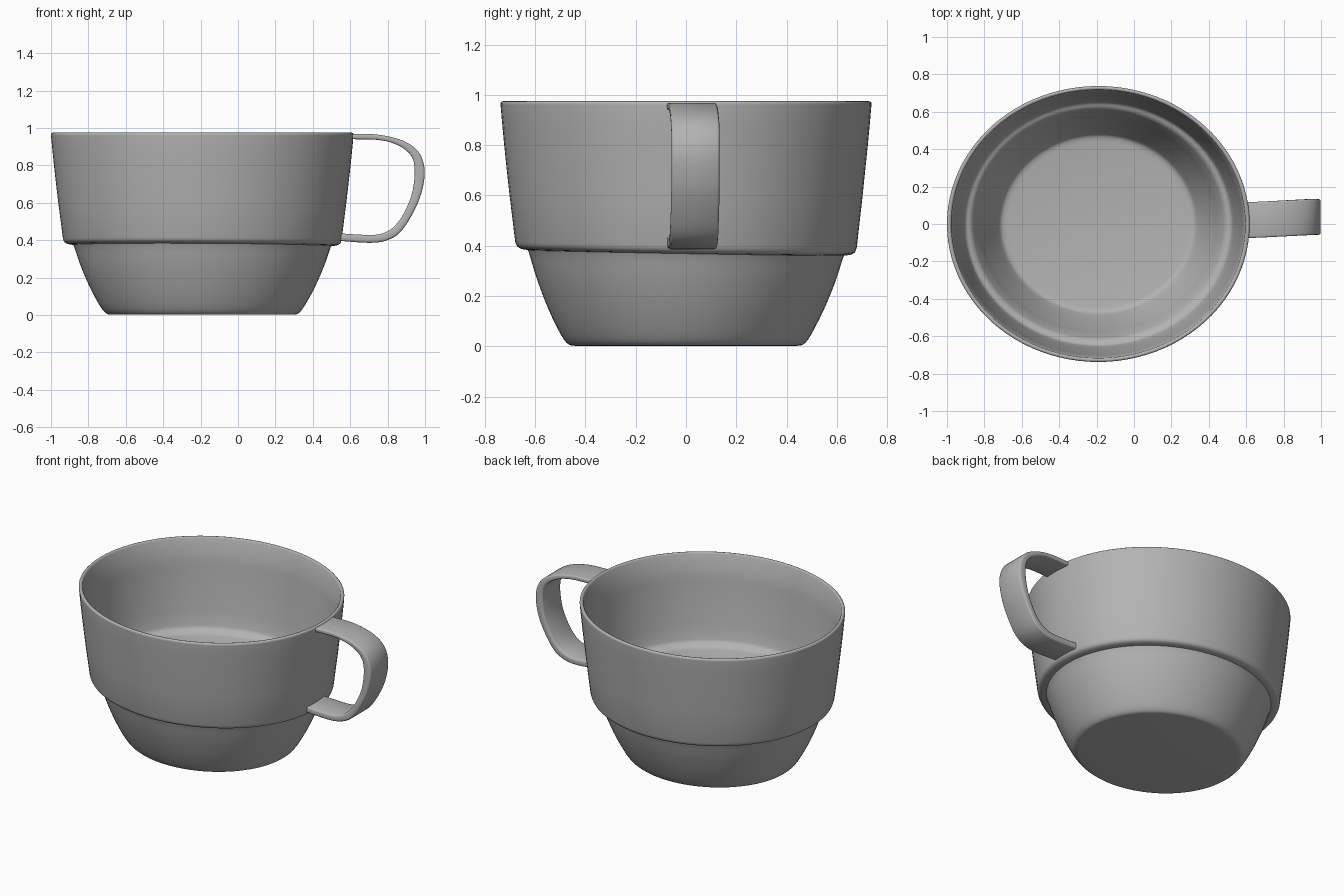
import bpy, bmesh, math
from mathutils import Vector

cube = bpy.data.objects.get("Cube")
if cube:
    bpy.data.objects.remove(cube, do_unlink=True)

# One matte grey for the whole cup
grey = bpy.data.materials.new("warm_grey")
grey.use_nodes = True
grey.diffuse_color = (0.45, 0.45, 0.45, 1)
bsdf = grey.node_tree.nodes["Principled BSDF"]
bsdf.inputs["Base Color"].default_value = (0.45, 0.45, 0.45, 1)
bsdf.inputs["Roughness"].default_value = 0.6


def smooth_path(points, steps):
    """Catmull-Rom curve through the points."""
    p = [Vector(q) for q in points]
    p = [2 * p[0] - p[1]] + p + [2 * p[-1] - p[-2]]
    out = []
    for i in range(1, len(p) - 2):
        a, b, c, d = p[i - 1:i + 3]
        for s in range(steps):
            t = s / steps
            out.append(0.5 * (2 * b + (c - a) * t + (2 * a - 5 * b + 4 * c - d) * t ** 2
                              + (3 * b - a - 3 * c + d) * t ** 3))
    return out + [p[-2]]


def finish(name, bm, angle):
    bmesh.ops.recalc_face_normals(bm, faces=bm.faces)
    mesh = bpy.data.meshes.new(name)
    bm.to_mesh(mesh)
    bm.free()
    obj = bpy.data.objects.new(name, mesh)
    bpy.context.collection.objects.link(obj)
    mesh.materials.append(grey)
    bpy.ops.object.select_all(action='DESELECT')
    obj.select_set(True)
    bpy.context.view_layer.objects.active = obj
    bpy.ops.object.shade_smooth_by_angle(angle=math.radians(angle))
    return obj


def loft(bm, rings, closed_ends=True):
    """Skin a list of vertex rings and cap both ends."""
    for a, b in zip(rings, rings[1:]):
        n = len(a)
        for i in range(n):
            bm.faces.new((a[i], a[(i + 1) % n], b[(i + 1) % n], b[i]))
    if closed_ends:
        bm.faces.new(rings[0])
        bm.faces.new(rings[-1])


# Cup: slightly oval wall, as (x radius, height), outside then inside
outer_low = smooth_path([(0.485, 0.002), (0.513, 0.008), (0.545, 0.045), (0.60, 0.145),
                         (0.65, 0.26), (0.685, 0.362)], 3)
shoulder = smooth_path([(0.69, 0.372), (0.718, 0.376), (0.737, 0.386), (0.745, 0.405)], 2)
outer_high = smooth_path([(0.77, 0.60), (0.793, 0.80), (0.809, 0.96)], 2)
rim = smooth_path([(0.809, 0.968), (0.802, 0.974), (0.793, 0.974), (0.786, 0.966)], 2)
inner_high = smooth_path([(0.77, 0.80), (0.745, 0.60), (0.717, 0.43)], 2)
inner_ledge = smooth_path([(0.709, 0.412), (0.685, 0.402), (0.669, 0.385)], 2)
inner_low = smooth_path([(0.63, 0.26), (0.578, 0.145), (0.535, 0.06), (0.515, 0.035),
                         (0.485, 0.027)], 3)
profile = outer_low + shoulder + outer_high + rim + inner_high + inner_ledge + inner_low

SEGMENTS = 96
bm = bmesh.new()
rings = []
for r, z in profile:
    # the shoulder dips a little towards the back
    tilt = 0.018 * max(0, 1 - abs(z - 0.38) / 0.3)
    ring = []
    for i in range(SEGMENTS):
        a = math.tau * i / SEGMENTS
        x, y = r * math.cos(a), 0.912 * r * math.sin(a)
        ring.append(bm.verts.new((x - 0.191, y, z - tilt * (y + 0.3 * x))))
    rings.append(ring)
loft(bm, rings)
finish("cup_body", bm, 50)

# Handle: flat band between an outer and an inner outline
outer = smooth_path([(0.604, 0.968), (0.75, 0.964), (0.88, 0.932), (0.965, 0.872), (0.998, 0.775),
                     (0.98, 0.65), (0.93, 0.535), (0.865, 0.44), (0.79, 0.397), (0.70, 0.386),
                     (0.545, 0.396)], 5)
inner = smooth_path([(0.604, 0.940), (0.75, 0.936), (0.85, 0.910), (0.923, 0.855), (0.945, 0.775),
                     (0.930, 0.65), (0.887, 0.545), (0.835, 0.473), (0.775, 0.437), (0.70, 0.428),
                     (0.545, 0.436)], 5)
# rounded band section: (across the width, from inner 0 to outer 1)
section = [(-1, 0.25), (-0.97, 0.07), (-0.9, 0), (0.9, 0), (0.97, 0.07), (1, 0.25),
           (1, 0.75), (0.97, 0.93), (0.9, 1), (-0.9, 1), (-0.97, 0.93), (-1, 0.75)]
bm = bmesh.new()
rings = []
for o, n in zip(outer, inner):
    mid = 0.02 + 0.018 * min(1, max(0, (o.x - 0.6) / 0.38))
    ring = []
    for w, t in section:
        p = n.lerp(o, t)
        ring.append(bm.verts.new((p.x, mid + 0.096 * w, p.y)))
    rings.append(ring)
loft(bm, rings)
finish("handle", bm, 50)
